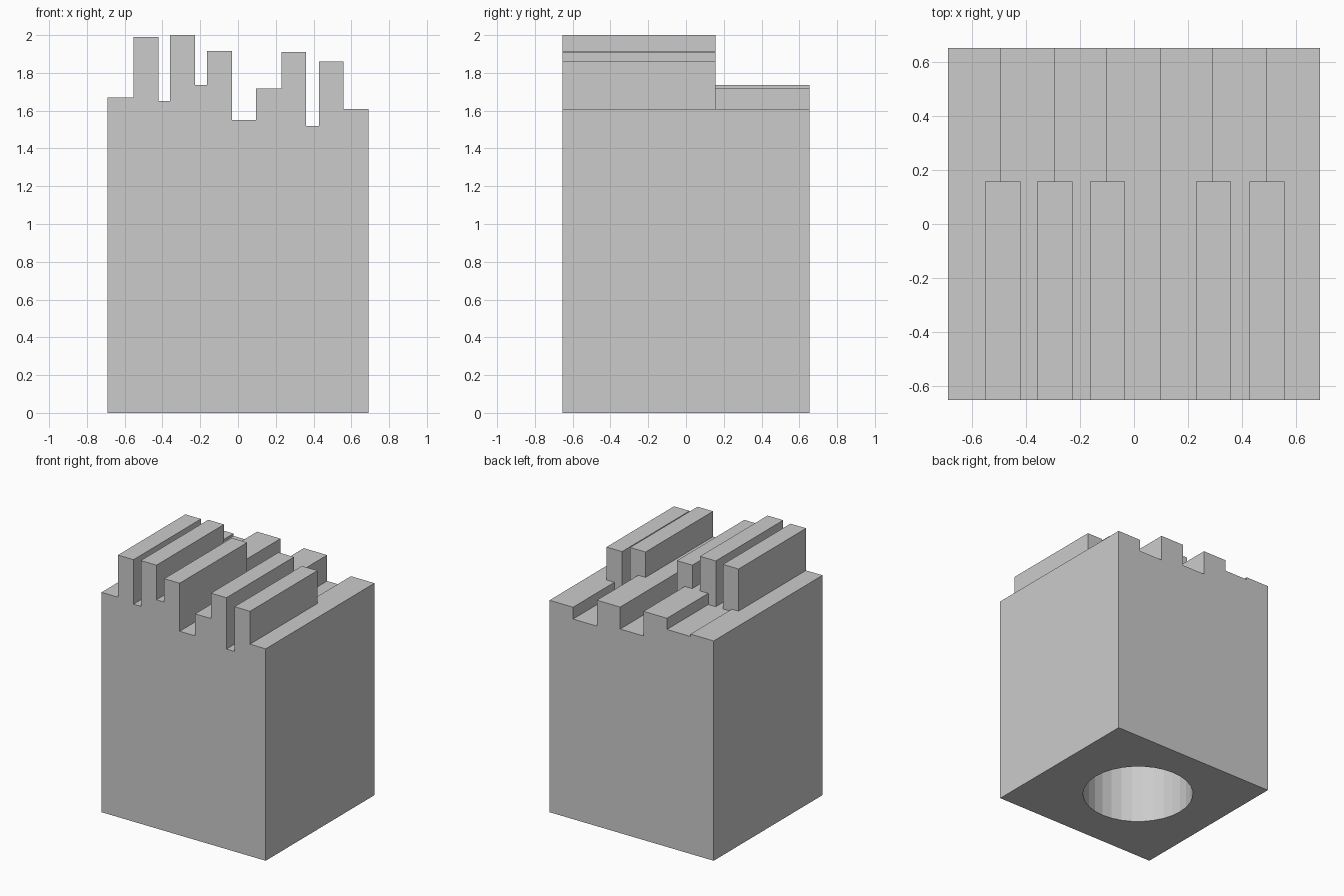
import bpy, bmesh
from mathutils import Matrix

cube = bpy.data.objects.get("Cube")
if cube:
    bpy.data.objects.remove(cube, do_unlink=True)

HALF_X, HALF_Y = 0.69, 0.653
RIDGE_BACK = 0.157

grey = bpy.data.materials.new("light_grey")
grey.use_nodes = True
grey.diffuse_color = (0.6, 0.6, 0.6, 1)
grey.node_tree.nodes["Principled BSDF"].inputs["Base Color"].default_value = grey.diffuse_color


def make_object(name, bm):
    mesh = bpy.data.meshes.new(name)
    bmesh.ops.recalc_face_normals(bm, faces=bm.faces)
    bm.to_mesh(mesh)
    bm.free()
    mesh.materials.append(grey)
    obj = bpy.data.objects.new(name, mesh)
    bpy.context.collection.objects.link(obj)
    return obj


def extrude_profile(name, points, y0, y1):
    """Extrude an x-z outline along y."""
    bm = bmesh.new()
    face = bm.faces.new([bm.verts.new((x, y0, z)) for x, z in points])
    new = bmesh.ops.extrude_face_region(bm, geom=[face])["geom"]
    verts = [v for v in new if isinstance(v, bmesh.types.BMVert)]
    bmesh.ops.translate(bm, verts=verts, vec=(0, y1 - y0, 0))
    return make_object(name, bm)


def combine(target, tool, operation):
    """Apply a boolean and discard the tool object."""
    tool.hide_render = True
    mod = target.modifiers.new(operation, "BOOLEAN")
    mod.operation = operation
    mod.solver = "EXACT"
    mod.object = tool
    bpy.context.view_layer.objects.active = target
    bpy.ops.object.modifier_apply(modifier=mod.name)
    bpy.data.objects.remove(tool, do_unlink=True)


# Block with seven stepped strips running front to back
edges = [-HALF_X, -0.495, -0.297, -0.1, 0.096, 0.292, 0.492, HALF_X]
heights = [1.67, 1.652, 1.737, 1.55, 1.717, 1.52, 1.61]
outline = [(-HALF_X, 0)]
for left, right, top in zip(edges, edges[1:], heights):
    outline += [(left, top), (right, top)]
outline.append((HALF_X, 0))
block = extrude_profile("block", outline, -HALF_Y, HALF_Y)

# Raised ridges over the seams between strips
ridges = [(-0.552, -0.421, 1.99), (-0.36, -0.228, 2.0), (-0.163, -0.033, 1.915),
          (0.23, 0.36, 1.91), (0.428, 0.558, 1.86)]
for left, right, top in ridges:
    ridge = extrude_profile("ridge", [(left, 1.3), (left, top), (right, top), (right, 1.3)],
                            -HALF_Y, RIDGE_BACK)
    combine(block, ridge, "UNION")

# Round blind bore in the underside
bm = bmesh.new()
bmesh.ops.create_cone(bm, cap_ends=True, segments=32, radius1=0.39, radius2=0.39,
                      depth=2.4, matrix=Matrix.Translation((-0.02, 0.02, 0)))
combine(block, make_object("bore", bm), "DIFFERENCE")
